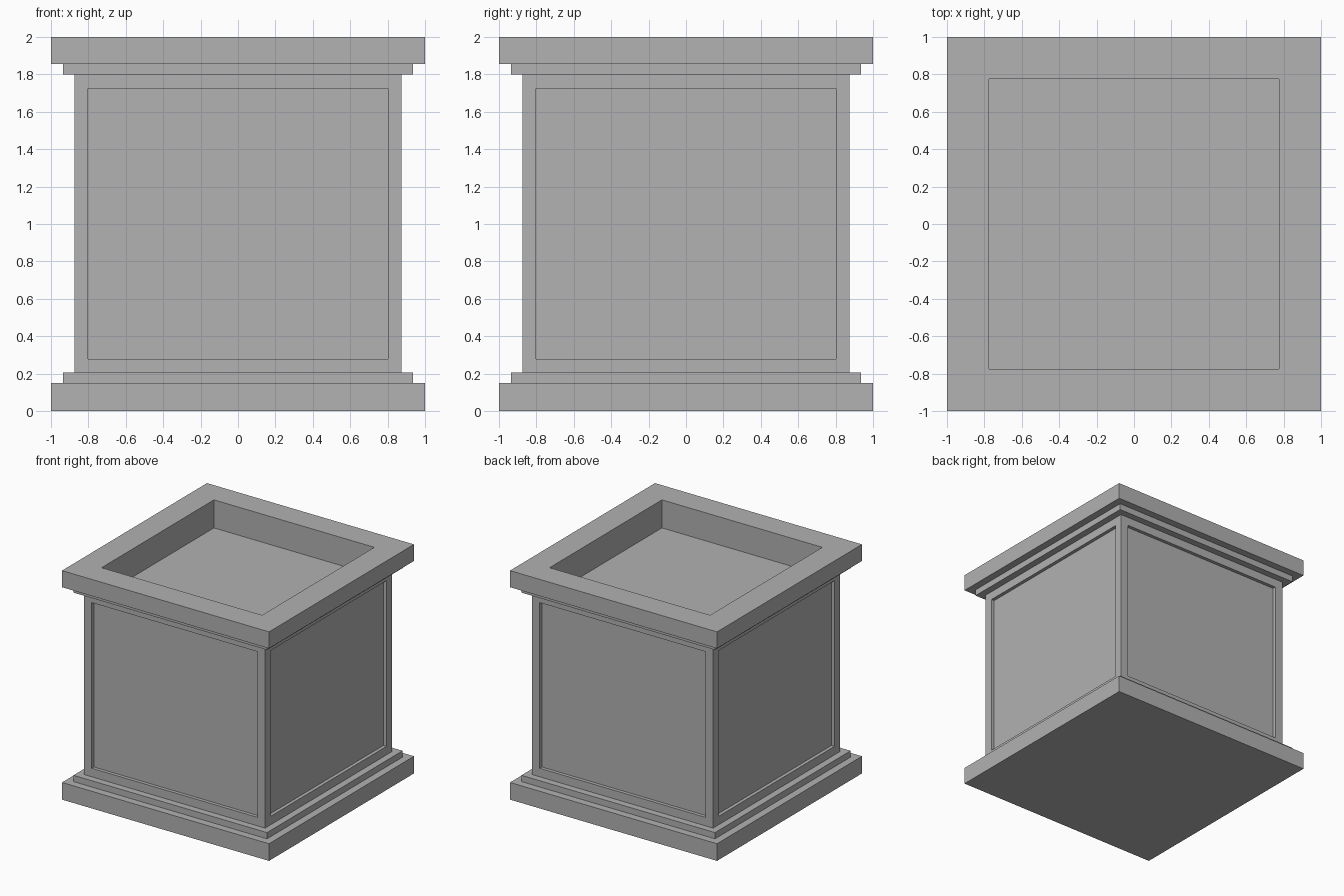
import bpy
import bmesh

cube = bpy.data.objects.get("Cube")
if cube:
    bpy.data.objects.remove(cube, do_unlink=True)

# Single grey material
grey = bpy.data.materials.new("stone_grey")
grey.use_nodes = True
colour = (0.445, 0.445, 0.445, 1)
grey.diffuse_color = colour
grey.node_tree.nodes["Principled BSDF"].inputs["Base Color"].default_value = colour

CORNERS = ((-1, -1), (1, -1), (1, 1), (-1, 1))
BODY = 0.875       # half width of the body
TRIM = 0.935       # half width of the thin mouldings
OPENING = 0.775    # half width of the soil opening
FRAME = 0.105      # border around each recessed panel
RECESS = 0.03


def square_loft(name, profile, cap_start=False, cap_end=False, panels=False):
    """Skin square rings given as (half width, height)."""
    bm = bmesh.new()
    rings = [[bm.verts.new((x * r, y * r, z)) for x, y in CORNERS] for r, z in profile]
    sides = []
    for low, high in zip(rings, rings[1:]):
        for i in range(4):
            j = (i + 1) % 4
            sides.append(bm.faces.new((low[i], low[j], high[j], high[i])))
    if cap_start:
        bm.faces.new(rings[0][::-1])
    if cap_end:
        bm.faces.new(rings[-1])
    bm.normal_update()
    if panels:
        bmesh.ops.inset_individual(bm, faces=sides, thickness=FRAME)
        bmesh.ops.inset_individual(bm, faces=sides, thickness=0, depth=-RECESS)
    mesh = bpy.data.meshes.new(name)
    bm.to_mesh(mesh)
    bm.free()
    mesh.materials.append(grey)
    obj = bpy.data.objects.new(name, mesh)
    bpy.context.collection.objects.link(obj)
    return obj


# Stepped foot, closed underneath
square_loft("stepped_base", [(1, 0), (1, 0.15), (TRIM, 0.15), (TRIM, 0.205), (BODY, 0.205)],
            cap_start=True)

# Box body with a recessed panel on each side
square_loft("panelled_body", [(BODY, 0.205), (BODY, 1.8)], panels=True)

# Stepped rim, running over the top and down to the sunken floor
square_loft("rim_and_sunken_floor",
            [(BODY, 1.8), (TRIM, 1.8), (TRIM, 1.855), (1, 1.855), (1, 2),
             (OPENING, 2), (OPENING, 1.755)], cap_end=True)
